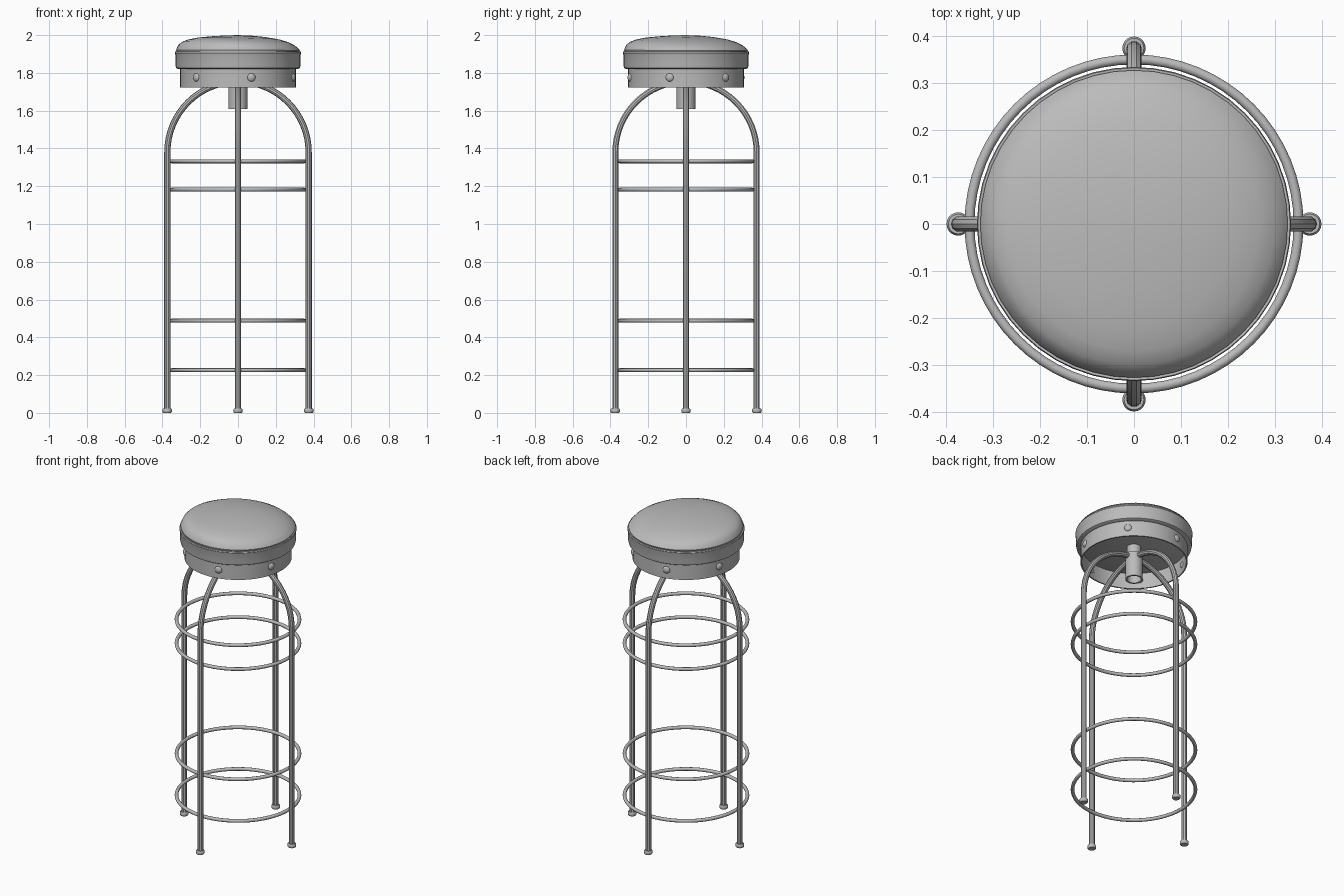
import bpy, bmesh, math

if "Cube" in bpy.data.objects:
    bpy.data.objects.remove(bpy.data.objects["Cube"])

metal = bpy.data.materials.new("grey")
metal.diffuse_color = (0.5, 0.5, 0.5, 1)
metal.use_nodes = True
metal.node_tree.nodes["Principled BSDF"].inputs["Base Color"].default_value = metal.diffuse_color


def finish(obj, angle=35):
    obj.data.materials.append(metal)
    bpy.ops.object.select_all(action='DESELECT')
    obj.select_set(True)
    bpy.context.view_layer.objects.active = obj
    bpy.ops.object.shade_smooth_by_angle(angle=math.radians(angle))
    return obj


def lathe(name, profile, sides=48, closed=False):
    """Spin (radius, z) points about the z axis; radius 0 closes to a pole."""
    bm = bmesh.new()
    pts = profile + profile[:1] if closed else profile
    verts = [bm.verts.new((r, 0, z)) for r, z in pts]
    edges = [bm.edges.new(p) for p in zip(verts, verts[1:])]
    bmesh.ops.spin(bm, geom=verts + edges, cent=(0, 0, 0), axis=(0, 0, 1),
                   angle=2 * math.pi, steps=sides, use_duplicate=False)
    bmesh.ops.remove_doubles(bm, verts=bm.verts, dist=1e-5)
    bmesh.ops.recalc_face_normals(bm, faces=bm.faces)
    mesh = bpy.data.meshes.new(name)
    bm.to_mesh(mesh)
    bm.free()
    obj = bpy.data.objects.new(name, mesh)
    bpy.context.collection.objects.link(obj)
    return obj


# Padded seat: straight band, seam groove and a soft crown
seat = lathe("seat_cushion", [
    (0, 1.82), (0.318, 1.82), (0.328, 1.826), (0.331, 1.84), (0.331, 1.895),
    (0.335, 1.905), (0.333, 1.912), (0.325, 1.911), (0.328, 1.92),
    (0.318, 1.938), (0.30, 1.954), (0.27, 1.968), (0.22, 1.981),
    (0.15, 1.991), (0.08, 1.997), (0, 2.0)], 48)
for v in seat.data.vertices:  # crown sits slightly fuller towards the left and front
    r = math.hypot(v.co.x, v.co.y)
    if v.co.z > 1.915 and r > 0.01:
        w = min(1, (v.co.z - 1.915) / 0.03) * r / 0.33
        v.co.z += 0.010 * w * (-v.co.x - v.co.y) / 0.33
finish(seat)

# Hollow metal skirt under the seat
finish(lathe("seat_skirt", [(0.306, 1.722), (0.306, 1.825),
                            (0.298, 1.825), (0.298, 1.722)], closed=True))

# Domed rivets round the skirt
for i in range(6):
    a = math.radians(13.5 + 60 * i)
    bpy.ops.mesh.primitive_uv_sphere_add(
        segments=16, ring_count=10, radius=0.022,
        location=(0.304 * math.sin(a), -0.304 * math.cos(a), 1.776),
        rotation=(0, 0, a))
    rivet = bpy.context.object
    rivet.name = "rivet"
    rivet.scale = (1, 0.6, 1)
    finish(rivet, 60)

# Central hollow hub
finish(lathe("hub", [(0.05, 1.61), (0.05, 1.77), (0.04, 1.77), (0.04, 1.61)],
             32, closed=True))
finish(lathe("hub_post", [(0, 1.72), (0.041, 1.72), (0.041, 1.82), (0, 1.82)], 24))

# Two crossing arches, each forming a pair of legs
R, SPRING = 0.374, 1.38
path = [(R, 0.01)]
path += [(R * math.cos(math.pi * i / 32), SPRING + R * math.sin(math.pi * i / 32))
         for i in range(33)]
path += [(-R, 0.01)]
for k in range(2):
    curve = bpy.data.curves.new("leg_arch", 'CURVE')
    curve.dimensions = '3D'
    curve.bevel_depth = 0.0165
    curve.bevel_resolution = 3
    curve.use_fill_caps = True
    spline = curve.splines.new('POLY')
    spline.points.add(len(path) - 1)
    for p, (x, z) in zip(spline.points, path):
        p.co = (x, 0, z, 1) if k == 0 else (0, x, z, 1)
    arch = bpy.data.objects.new("leg_arch", curve)
    bpy.context.collection.objects.link(arch)
    bpy.ops.object.select_all(action='DESELECT')
    arch.select_set(True)
    bpy.context.view_layer.objects.active = arch
    bpy.ops.object.convert(target='MESH')
    finish(bpy.context.object)

# Rounded feet
for i in range(4):
    a = i * math.pi / 2
    foot = lathe("foot", [(0, 0), (0.021, 0), (0.025, 0.005), (0.025, 0.018),
                          (0.021, 0.024), (0, 0.024)], 20)
    foot.location = (0.375 * math.cos(a), 0.375 * math.sin(a), 0)
    finish(foot, 50)

# Foot rings joining the legs on the inside
for z in (0.226, 0.488, 1.182, 1.332):
    bpy.ops.mesh.primitive_torus_add(major_radius=0.351, minor_radius=0.0105,
                                     major_segments=64, minor_segments=12,
                                     location=(0, 0, z))
    ring = bpy.context.object
    ring.name = "foot_ring"
    finish(ring, 60)
